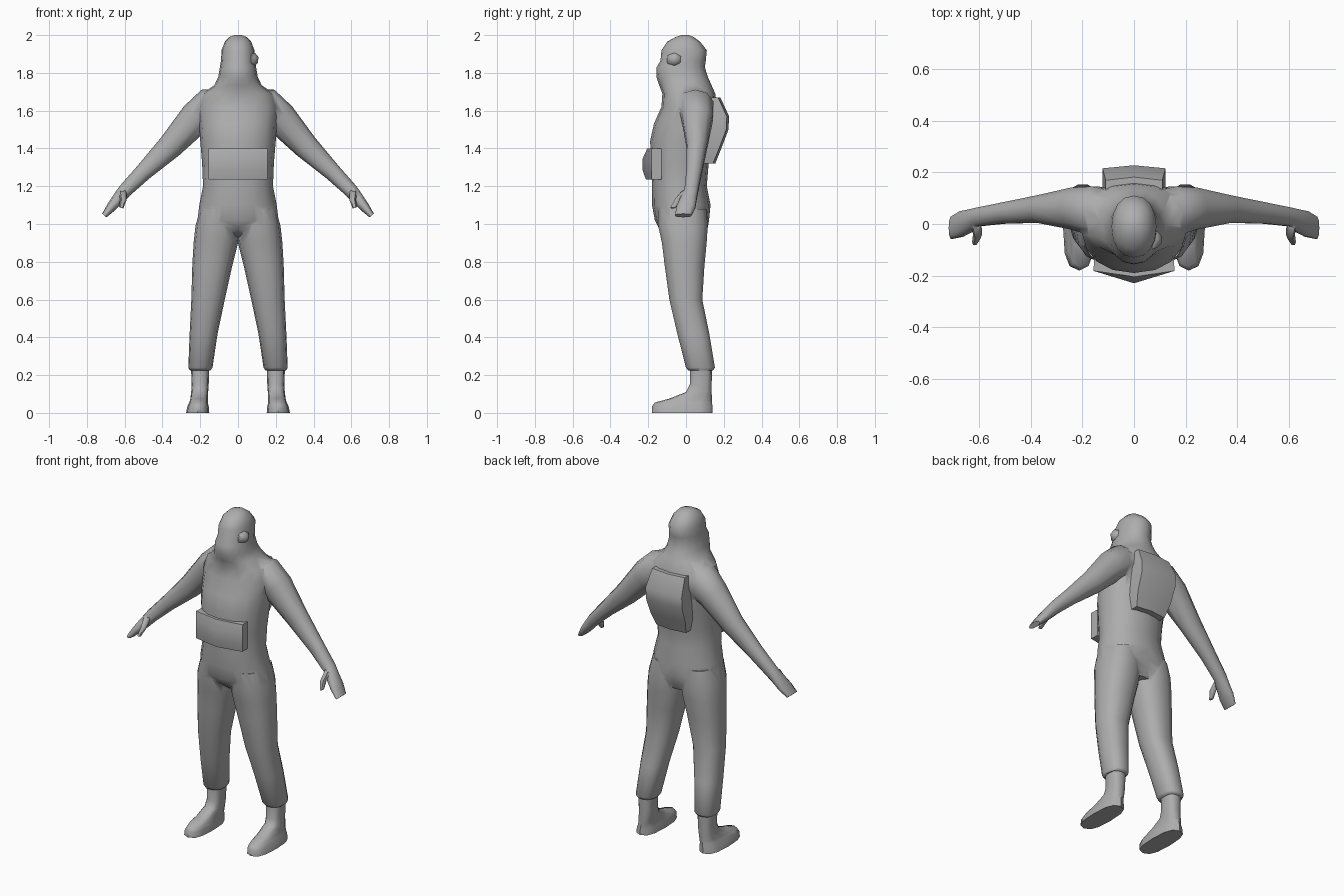
import bpy, bmesh, math
from mathutils import Vector

if "Cube" in bpy.data.objects:
    bpy.data.objects.remove(bpy.data.objects["Cube"])

grey = bpy.data.materials.new("suit grey")
grey.diffuse_color = (0.42, 0.42, 0.42, 1)
grey.use_nodes = True
grey.node_tree.nodes["Principled BSDF"].inputs["Base Color"].default_value = grey.diffuse_color


def finish(bm, name):
    bmesh.ops.recalc_face_normals(bm, faces=bm.faces)
    me = bpy.data.meshes.new(name)
    bm.to_mesh(me)
    bm.free()
    ob = bpy.data.objects.new(name, me)
    bpy.context.collection.objects.link(ob)
    me.materials.append(grey)
    return ob


def smooth(ob, angle):
    bpy.ops.object.select_all(action='DESELECT')
    ob.select_set(True)
    bpy.context.view_layer.objects.active = ob
    bpy.ops.object.shade_smooth_by_angle(angle=math.radians(angle))


def oval(centre, u, front, back, n, e):
    """Ring around centre with side axis u, front and back axes, squareness e."""
    pts = []
    for i in range(n):
        a = 2 * math.pi * i / n
        c, s = math.cos(a), math.sin(a)
        c = math.copysign(abs(c) ** e, c)
        s = math.copysign(abs(s) ** e, s)
        pts.append(Vector(centre) + Vector(u) * c + Vector(back if s > 0 else front) * abs(s))
    return pts


def loft(name, rings, side=1):
    bm = bmesh.new()
    loops = [[bm.verts.new((p.x * side, p.y, p.z)) for p in r] for r in rings]
    for a, b in zip(loops, loops[1:]):
        for i in range(len(a)):
            j = (i + 1) % len(a)
            bm.faces.new((a[i], a[j], b[j], b[i]))
    bm.faces.new(loops[0])
    bm.faces.new(loops[-1])
    return finish(bm, name)


def column(name, rows, n=14, e=0.85, side=1):
    """Loft of level rings: z, x min, x max, y front, y back."""
    rings = []
    for z, x0, x1, y0, y1 in rows:
        cx, cy = (x0 + x1) / 2, (y0 + y1) / 2
        h = (y1 - y0) / 2
        rings.append(oval((cx, cy, z), ((x1 - x0) / 2, 0, 0), (0, -h, 0), (0, h, 0), n, e))
    return loft(name, rings, side)


def limb(name, rows, n=10, e=0.9, side=1):
    """Loft along a path: x, y, z, half thickness, half depth in y."""
    rings = []
    for i, (x, y, z, t, d) in enumerate(rows):
        a, b = rows[max(i - 1, 0)], rows[min(i + 1, len(rows) - 1)]
        v = Vector((b[0] - a[0], 0, b[2] - a[2])).normalized()
        rings.append(oval((x, y, z), (-v.z * t, 0, v.x * t), (0, -d, 0), (0, d, 0), n, e))
    return loft(name, rings, side)


# Torso with hooded head
body = column("suited_body", [(z, -w, w, f, b) for z, w, f, b in [
    (0.93, 0.09, -0.08, 0.09), (0.98, 0.19, -0.145, 0.115), (1.02, 0.215, -0.165, 0.122),
    (1.10, 0.205, -0.18, 0.13), (1.20, 0.185, -0.18, 0.11), (1.32, 0.19, -0.185, 0.12),
    (1.44, 0.20, -0.19, 0.14), (1.53, 0.205, -0.17, 0.155), (1.62, 0.215, -0.13, 0.165),
    (1.69, 0.19, -0.125, 0.155), (1.735, 0.125, -0.142, 0.135), (1.78, 0.104, -0.157, 0.115),
    (1.83, 0.096, -0.155, 0.10), (1.865, 0.09, -0.135, 0.105), (1.92, 0.087, -0.13, 0.11),
    (1.965, 0.07, -0.10, 0.075), (1.99, 0.045, -0.055, 0.04), (2.0, 0.02, -0.025, 0.015)]],
    n=16, e=0.92)

parts = []
for side, tag in ((1, "right"), (-1, "left")):
    # Trouser legs with a cuff at the ankle
    parts.append(column(tag + "_leg", [
        (0.225, 0.145, 0.255, 0.01, 0.145), (0.24, 0.135, 0.263, -0.002, 0.155),
        (0.42, 0.108, 0.256, -0.048, 0.125), (0.60, 0.07, 0.247, -0.09, 0.088),
        (0.78, 0.03, 0.242, -0.115, 0.10), (0.90, 0.0, 0.235, -0.13, 0.112),
        (0.99, -0.01, 0.225, -0.15, 0.118), (1.08, 0.0, 0.20, -0.15, 0.11)], side=side))
    # Arms, running into flat mitten hands
    parts.append(limb(tag + "_arm", [
        (0.07, 0.04, 1.63, 0.085, 0.09), (0.15, 0.05, 1.615, 0.105, 0.10),
        (0.225, 0.06, 1.56, 0.088, 0.085), (0.36, 0.058, 1.41, 0.067, 0.056),
        (0.50, 0.043, 1.275, 0.046, 0.043), (0.60, 0.028, 1.175, 0.037, 0.038),
        (0.637, 0.012, 1.13, 0.032, 0.046), (0.67, 0.0, 1.09, 0.026, 0.052),
        (0.708, -0.015, 1.045, 0.015, 0.045)], side=side))
    # Thumbs
    parts.append(limb(tag + "_thumb", [
        (0.612, 0.0, 1.175, 0.02, 0.025), (0.607, -0.04, 1.13, 0.018, 0.022),
        (0.618, -0.07, 1.085, 0.011, 0.014)], n=6, side=side))
    # Boots
    boot = column(tag + "_boot", [
        (0.0, 0.152, 0.275, -0.18, 0.14), (0.035, 0.155, 0.268, -0.18, 0.14),
        (0.055, 0.16, 0.258, -0.165, 0.138), (0.075, 0.16, 0.252, -0.09, 0.137),
        (0.11, 0.158, 0.248, 0.0, 0.136), (0.15, 0.155, 0.245, 0.02, 0.136),
        (0.26, 0.152, 0.25, 0.022, 0.138)], n=12, e=0.75, side=side)
    smooth(boot, 50)

# Weld the limbs into one continuous suit
for p in parts:
    m = body.modifiers.new(p.name, 'BOOLEAN')
    m.operation, m.solver, m.object = 'UNION', 'EXACT', p
    bpy.context.view_layer.objects.active = body
    bpy.ops.object.modifier_apply(modifier=m.name)
    bpy.data.objects.remove(p, do_unlink=True)
smooth(body, 60)

# Small filter knob on one cheek of the hood
knob = limb("cheek_knob", [(0.07, -0.06, 1.87, 0.04, 0.045), (0.09, -0.06, 1.87, 0.034, 0.035),
                           (0.107, -0.06, 1.868, 0.015, 0.016)], n=6)
smooth(knob, 60)


def slab(name, rows):
    """Symmetric panel: each row is a z level with (x, y) points across it."""
    bm = bmesh.new()
    loops = [[bm.verts.new((x, y, z)) for x, y in pts] for z, pts in rows]
    for a, b in zip(loops, loops[1:]):
        for i in range(len(a)):
            j = (i + 1) % len(a)
            bm.faces.new((a[i], a[j], b[j], b[i]))
    bm.faces.new(loops[0])
    bm.faces.new(loops[-1])
    return finish(bm, name)


# Front pouch with a shallow centre ridge
def pouch_row(z, ridge):
    return z, [(-0.155, -0.13), (-0.157, -0.182), (0, ridge), (0.157, -0.182), (0.155, -0.13)]


pouch = slab("front_pouch", [pouch_row(1.235, -0.212), pouch_row(1.285, -0.23),
                             pouch_row(1.345, -0.23), pouch_row(1.40, -0.205)])
smooth(pouch, 40)

# Backpack, tapering toward its lower edge
pack = slab("backpack", [(z, [(-w, 0.08), (-w, y - 0.012), (0, y), (w, y - 0.012), (w, 0.08)])
                         for z, w, y in [(1.32, 0.10, 0.155), (1.40, 0.118, 0.187),
                                         (1.50, 0.122, 0.225), (1.57, 0.122, 0.228),
                                         (1.67, 0.11, 0.182)]])
smooth(pack, 40)
